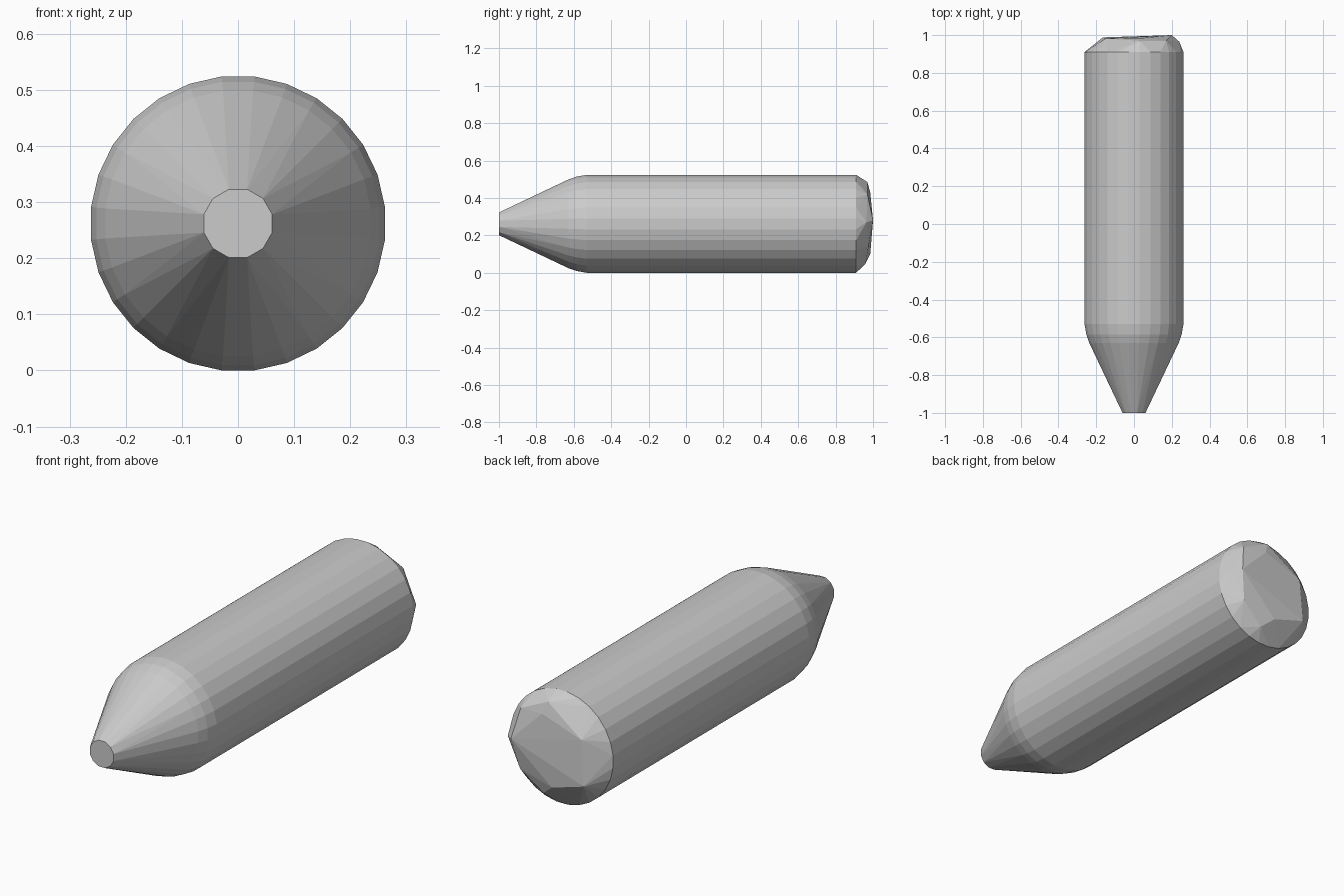
import bpy, bmesh, math

if "Cube" in bpy.data.objects:
    bpy.data.objects.remove(bpy.data.objects["Cube"])

R = 0.262

def ring(bm, y, r, n):
    """Ring of n points around the long axis, with flats at top and sides."""
    for i in range(n):
        a = 2 * math.pi * (i + 0.5) / n
        bm.verts.new((r * math.sin(a), y, R + r * math.cos(a)))

bm = bmesh.new()

# Blunt tip, tapered nose, rounded shoulder and straight barrel
for y, r, n in [(-1.0, 0.063, 12), (-0.63, 0.238, 28), (-0.585, 0.254, 28),
                (-0.53, 0.2635, 28), (0.91, 0.2635, 28)]:
    ring(bm, y, r, n)

# Roughly faceted, slightly lopsided end cap
cap = [(0.20, 1.0, 0.28), (0.24, 0.965, 0.27), (-0.165, 0.988, 0.15),
       (-0.15, 0.982, 0.36), (0.03, 0.97, 0.485), (0.05, 0.985, 0.43),
       (0.0, 0.985, 0.10), (0.06, 0.96, 0.05), (0.17, 0.97, 0.42),
       (0.17, 0.975, 0.14)]
for p in cap:
    bm.verts.new(p)

# The solid is convex, so skin it with a hull
res = bmesh.ops.convex_hull(bm, input=bm.verts[:])
loose = [v for v in bm.verts if not v.link_faces]
bmesh.ops.delete(bm, geom=loose, context='VERTS')
bmesh.ops.dissolve_limit(bm, angle_limit=math.radians(0.5),
                         verts=bm.verts[:], edges=bm.edges[:])
bmesh.ops.recalc_face_normals(bm, faces=bm.faces[:])

mesh = bpy.data.meshes.new("crayon_body")
bm.to_mesh(mesh)
bm.free()
obj = bpy.data.objects.new("crayon_body", mesh)
bpy.context.collection.objects.link(obj)
